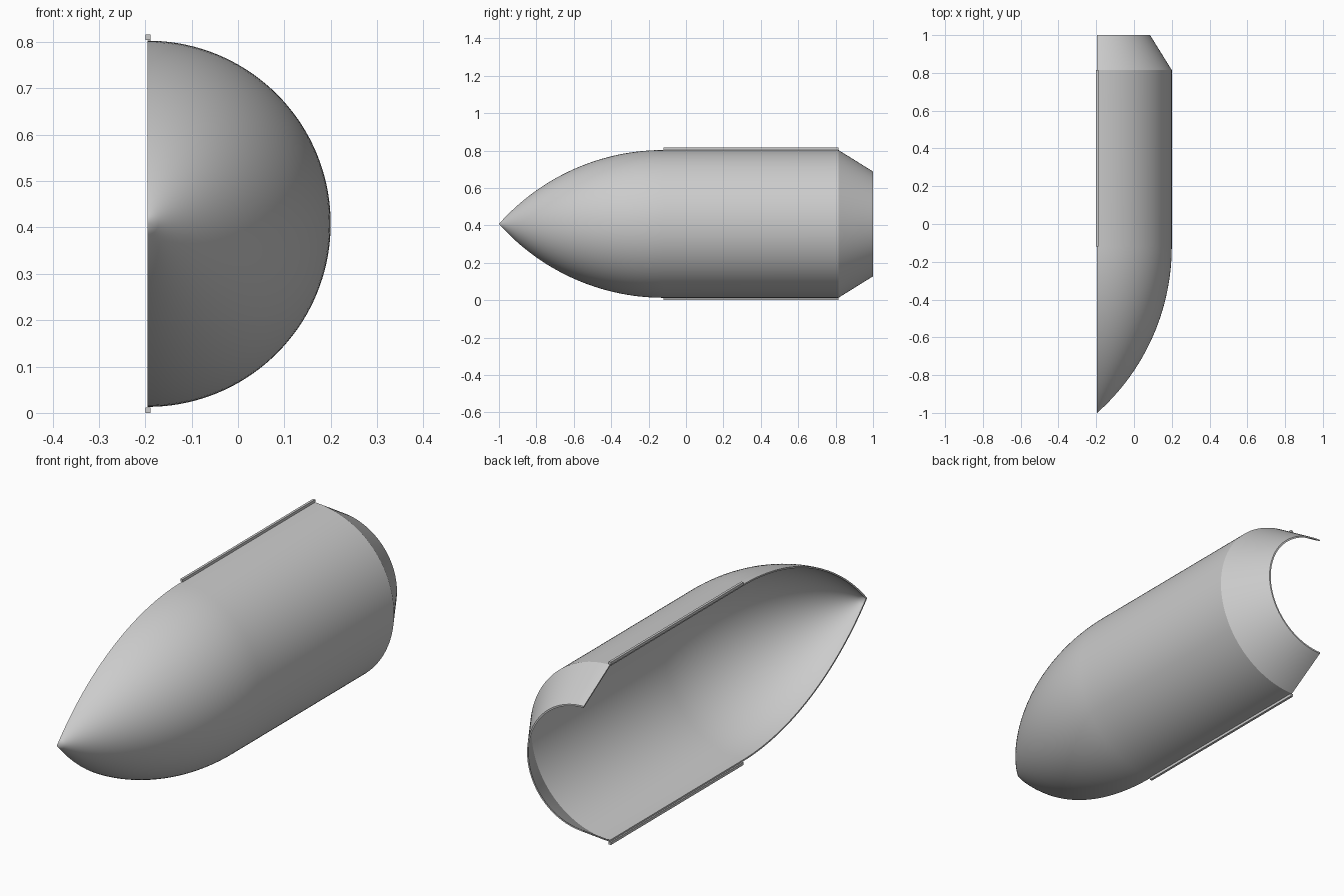
import bpy, bmesh, math

if "Cube" in bpy.data.objects:
    bpy.data.objects.remove(bpy.data.objects["Cube"])

AX, AZ = -0.195, 0.408          # shell axis position
R, TAIL_R, T = 0.395, 0.28, 0.007
Y_TIP, Y_BODY, Y_TAIL, Y_END = -1.0, -0.12, 0.815, 1.0
NOSE_STEPS, ARC_STEPS = 32, 72


def profile(inset):
    """Tangent ogive nose, straight body, tapered tail as (y, radius)."""
    length = Y_BODY - Y_TIP
    rho = (R * R + length * length) / (2 * R)
    rad, drop = rho - inset, rho - R
    a_max = math.acos(drop / rad)
    pts = []
    for i in range(NOSE_STEPS + 1):
        a = a_max * (1 - i / NOSE_STEPS)
        pts.append((Y_BODY - rad * math.sin(a), max(rad * math.cos(a) - drop, 0)))
    return pts + [(Y_TAIL, R - inset), (Y_END, TAIL_R - inset)]


def finish(name, bm, smooth=False):
    bmesh.ops.recalc_face_normals(bm, faces=bm.faces)
    mesh = bpy.data.meshes.new(name)
    bm.to_mesh(mesh)
    bm.free()
    ob = bpy.data.objects.new(name, mesh)
    bpy.context.collection.objects.link(ob)
    if smooth:
        bpy.ops.object.select_all(action='DESELECT')
        ob.select_set(True)
        bpy.context.view_layer.objects.active = ob
        bpy.ops.object.shade_smooth_by_angle(angle=math.radians(25))
    return ob


# Half shell: closed wall profile swept through 180 degrees
outer, inner = profile(0), profile(T)
loop = outer + inner[::-1]
n = len(loop)
bm = bmesh.new()
rings = []
for j in range(ARC_STEPS + 1):
    a = -math.pi / 2 + math.pi * j / ARC_STEPS
    rings.append([bm.verts.new((AX + r * math.cos(a), y, AZ + r * math.sin(a)))
                  for y, r in loop])
for a, b in zip(rings, rings[1:]):
    for i in range(n):
        k = (i + 1) % n
        bm.faces.new((a[i], a[k], b[k], b[i]))
# Split edge faces as quads along the wall
for ring in (rings[0], rings[-1]):
    for i in range(len(outer) - 1):
        bm.faces.new((ring[i], ring[i + 1], ring[n - 2 - i], ring[n - 1 - i]))
bmesh.ops.remove_doubles(bm, verts=bm.verts, dist=1e-5)
bmesh.ops.dissolve_degenerate(bm, edges=bm.edges, dist=1e-6)
# drop the zero-width axis seam left at the tip, if any
bmesh.ops.delete(bm, geom=[f for f in bm.faces if f.calc_area() < 1e-10],
                 context='FACES_ONLY')
finish("fairing_half_shell", bm, True)

# Square joint rails along both straight edges
S = 0.012
for name, z in (("upper_rail", 2 * AZ - S / 2), ("lower_rail", S / 2)):
    bm = bmesh.new()
    bmesh.ops.create_cube(bm, size=1)
    for v in bm.verts:
        v.co.x = v.co.x * 0.011 - 0.1945
        v.co.y = v.co.y * (Y_TAIL - Y_BODY) + (Y_TAIL + Y_BODY) / 2
        v.co.z = v.co.z * S + z
    finish(name, bm)
